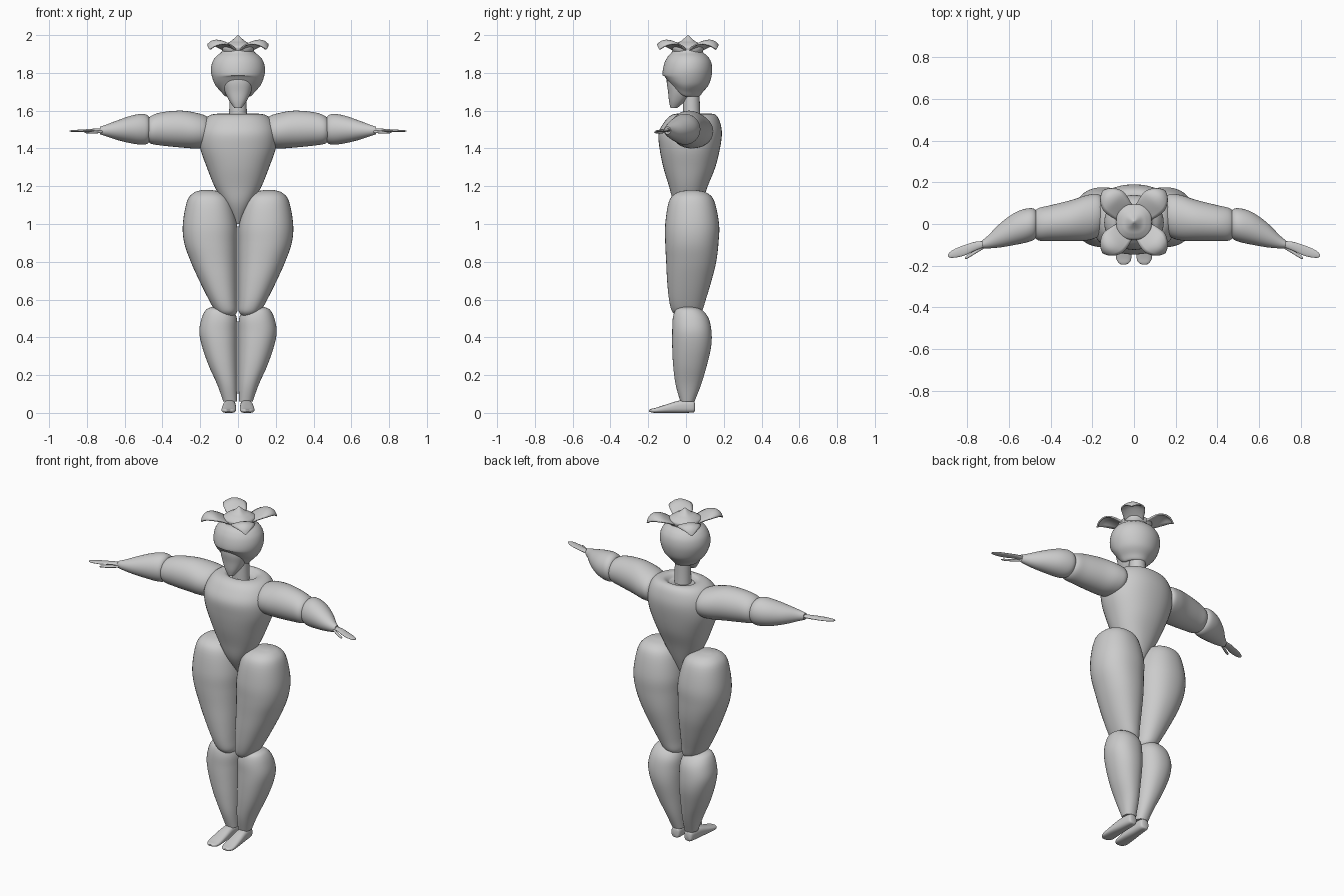
import bpy, bmesh, math
from mathutils import Vector

AXES = {'Z': lambda t, a, b: (a, b, t),
        'X': lambda t, a, b: (t, a, b),
        'Y': lambda t, a, b: (a, t, b)}


def spline(p0, p1, p2, p3, u):
    # Catmull-Rom blend of whole cross-section keys
    return [0.5 * (2*b + (c - a)*u + (2*a - 5*b + 4*c - d)*u*u + (3*b - a - 3*c + d)*u**3)
            for a, b, c, d in zip(p0, p1, p2, p3)]


def finish(name, bm, mirror=False, angle=45):
    bmesh.ops.recalc_face_normals(bm, faces=bm.faces)
    mesh = bpy.data.meshes.new(name)
    bm.to_mesh(mesh)
    bm.free()
    ob = bpy.data.objects.new(name, mesh)
    bpy.context.collection.objects.link(ob)
    if mirror:
        ob.modifiers.new("mirror", 'MIRROR').use_clip = False
    bpy.ops.object.select_all(action='DESELECT')
    bpy.context.view_layer.objects.active = ob
    ob.select_set(True)
    bpy.ops.object.shade_smooth_by_angle(angle=math.radians(angle))
    return ob


def loft(name, keys, axis='Z', power=2.0, mirror=False, warp=None, n=40, steps=5):
    """Keys are (station, a_min, a_max, b_min, b_max) of superellipse sections."""
    pts = [keys[0]] + list(keys) + [keys[-1]]
    secs = [spline(*pts[i:i + 4], s / steps) for i in range(len(keys) - 1) for s in range(steps)]
    secs.append(keys[-1])
    bm = bmesh.new()
    rings = []
    for t, a0, a1, b0, b1 in secs:
        ring = []
        for k in range(n):
            c, s = math.cos(2*math.pi*k/n), math.sin(2*math.pi*k/n)
            a = (a0 + a1)/2 + (a1 - a0)/2 * math.copysign(abs(c)**(2/power), c)
            b = (b0 + b1)/2 + (b1 - b0)/2 * math.copysign(abs(s)**(2/power), s)
            co = Vector(AXES[axis](t, a, b))
            ring.append(bm.verts.new(warp(co) if warp else co))
        rings.append(ring)
    for r, q in zip(rings, rings[1:]):
        for k in range(n):
            bm.faces.new((r[k], r[(k+1) % n], q[(k+1) % n], q[k]))
    bm.faces.new(rings[0])
    bm.faces.new(rings[-1])
    return finish(name, bm, mirror)


# Torso: wedge tapering to a point, hollowed round the neck
loft("torso", [(1.0, -.01, .01, .0, .04), (1.1, -.07, .07, -.06, .08), (1.2, -.125, .125, -.09, .115),
               (1.3, -.165, .165, -.12, .155), (1.4, -.2, .2, -.14, .18), (1.48, -.205, .205, -.145, .19),
               (1.54, -.185, .185, -.115, .18), (1.575, -.15, .15, -.08, .16),
               (1.583, -.1, .1, -.04, .13), (1.56, -.07, .07, -.02, .1)], power=2.2)

# Legs
loft("thigh", [(1.18, .14, .19, .01, .05), (1.165, .08, .235, -.05, .11), (1.12, .035, .27, -.09, .15),
               (1.0, .005, .292, -.11, .175), (.9, .003, .285, -.11, .172), (.8, .003, .25, -.105, .16),
               (.7, .003, .205, -.1, .135), (.6, .003, .155, -.09, .105),
               (.54, .003, .12, -.075, .085), (.515, .02, .09, -.05, .06)], power=2.2, mirror=True)
loft("calf", [(.56, .08, .14, -.02, .04), (.545, .03, .17, -.055, .085), (.5, .006, .193, -.07, .12),
              (.43, .003, .205, -.073, .135), (.35, .003, .19, -.073, .133), (.25, .003, .155, -.068, .11),
              (.15, .003, .11, -.055, .08), (.06, .005, .078, -.03, .045)], power=2.2, mirror=True)
loft("foot", [(.047, .03, .06, .01, .05), (.035, .015, .07, .002, .064), (-.03, .012, .078, .0, .066),
              (-.1, .01, .085, .0, .046), (-.16, .012, .086, .0, .027), (-.185, .022, .075, .003, .021),
              (-.195, .04, .06, .008, .016)], axis='Y', power=2.7, mirror=True)

# Arms, swept gently forward
loft("upper_arm", [(.14, .0, .09, 1.46, 1.54), (.165, -.055, .14, 1.41, 1.57), (.22, -.078, .14, 1.4, 1.588),
                   (.3, -.082, .115, 1.405, 1.6), (.4, -.082, .09, 1.415, 1.592),
                   (.46, -.078, .075, 1.425, 1.572), (.49, -.045, .045, 1.45, 1.54)], axis='X', mirror=True)
loft("forearm", [(.46, -.04, .04, 1.46, 1.54), (.475, -.072, .07, 1.428, 1.572), (.51, -.087, .075, 1.42, 1.583),
                 (.57, -.1, .055, 1.428, 1.572), (.64, -.112, .005, 1.445, 1.548),
                 (.7, -.117, -.055, 1.465, 1.525), (.73, -.115, -.08, 1.475, 1.515)], axis='X', mirror=True)
loft("hand", [(.71, -.108, -.082, 1.486, 1.506), (.76, -.127, -.085, 1.488, 1.505), (.81, -.15, -.1, 1.487, 1.501),
              (.85, -.16, -.115, 1.487, 1.499), (.88, -.162, -.132, 1.488, 1.497),
              (.892, -.155, -.145, 1.49, 1.495)], axis='X', n=20, mirror=True)
loft("thumb", [(.715, -.115, -.1, 1.483, 1.497), (.76, -.142, -.125, 1.479, 1.492),
               (.8, -.166, -.15, 1.48, 1.49), (.812, -.168, -.161, 1.483, 1.488)],
     axis='X', n=16, mirror=True)

# Neck and face
loft("neck", [(1.54, -.048, .048, -.015, .077), (1.63, -.046, .046, -.015, .073),
              (1.74, -.046, .046, -.015, .073)])
loft("face", [(1.615, -.02, .02, -.082, -.045), (1.65, -.045, .045, -.09, -.005), (1.7, -.07, .07, -.095, .04),
              (1.75, -.081, .081, -.102, .055), (1.8, -.075, .075, -.1, .05)], power=2.3)


# Hood: bulb with the lower front edge lifted to frame the face
def lift_front(co):
    if co.z < 1.785:
        f = min(1, max(0, -co.y / .118))**1.5
        co.z = 1.785 - (1.785 - co.z) * (1 - f)
    return co


loft("hood", [(1.69, -.04, .04, -.05, .05), (1.675, -.065, .065, -.09, .07), (1.7, -.09, .09, -.11, .09),
              (1.74, -.123, .123, -.118, .122), (1.8, -.142, .142, -.124, .138), (1.85, -.138, .138, -.115, .135),
              (1.885, -.118, .118, -.097, .117), (1.91, -.088, .088, -.075, .09),
              (1.93, -.082, .082, -.07, .085)], warp=lift_front, n=56)
loft("crown_cap", [(1.905, -.078, .078, -.065, .085), (1.935, -.085, .085, -.075, .095),
                   (1.955, -.062, .062, -.052, .072), (1.97, -.035, .035, -.025, .045),
                   (2.0, -.001, .001, .009, .011)], power=2.6)

# Four drooping petals on the diagonals: keys are (radius, height, half width, edge droop)
petal = [(.06, 1.925, .05, .0), (.1, 1.952, .062, .008), (.14, 1.973, .066, .018),
         (.175, 1.974, .052, .02), (.2, 1.955, .028, .012), (.213, 1.925, .002, .0)]
for i in range(4):
    pts = [petal[0]] + petal + [petal[-1]]
    rows = [spline(*pts[j:j + 4], s / 4) for j in range(5) for s in range(4)] + [petal[-1]]
    ang = math.pi/4 + i*math.pi/2
    out, side = Vector((math.cos(ang), math.sin(ang), 0)), Vector((-math.sin(ang), math.cos(ang), 0))
    bm = bmesh.new()
    grid = [[bm.verts.new(out*r + side*w*k/4 + Vector((0, .01, z - d*(k/4)**2)))
             for k in range(-4, 5)] for r, z, w, d in rows]
    for a, b in zip(grid, grid[1:]):
        for k in range(8):
            bm.faces.new((a[k], a[k+1], b[k+1], b[k]))
    ob = finish(f"petal_{i + 1}", bm)
    ob.modifiers.new("thickness", 'SOLIDIFY').thickness = .008
